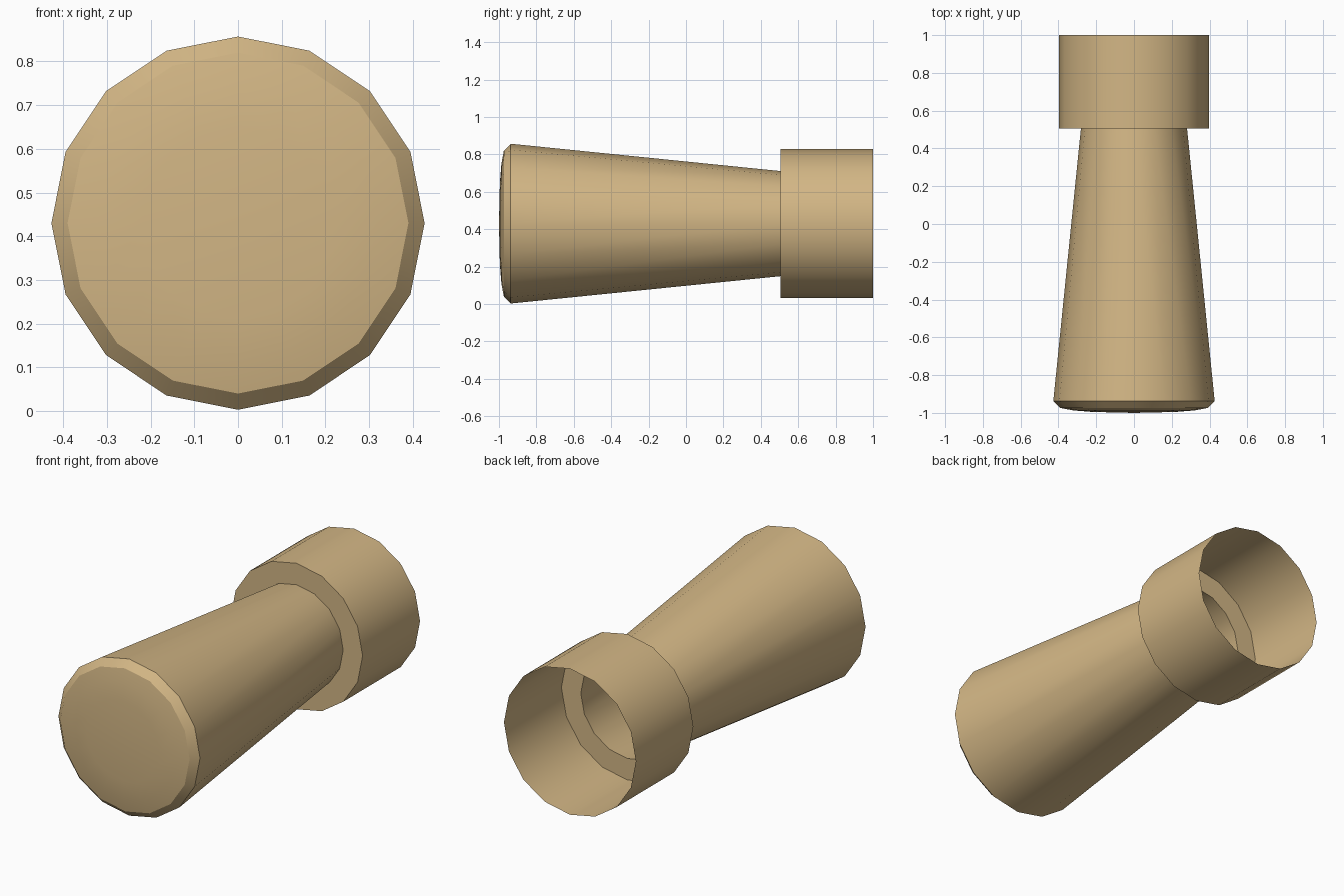
import bpy, bmesh, math

if "Cube" in bpy.data.objects:
    bpy.data.objects.remove(bpy.data.objects["Cube"])

SIDES = 16
AXIS_Z = 0.43

tan = bpy.data.materials.new("warm tan")
tan.diffuse_color = (0.65, 0.47, 0.235, 1)
tan.use_nodes = True
tan.node_tree.nodes["Principled BSDF"].inputs["Base Color"].default_value = tan.diffuse_color


def lathe(name, profile):
    """Spin (radius, y) points, listed front to back, about the long axis."""
    bm = bmesh.new()
    rings = []
    for r, y in profile:
        if r == 0:
            rings.append([bm.verts.new((0, y, AXIS_Z))] * SIDES)
            continue
        angles = [2 * math.pi * k / SIDES for k in range(SIDES)]
        rings.append([bm.verts.new((r * math.cos(a), y, AXIS_Z + r * math.sin(a)))
                      for a in angles])
    for front, back in zip(rings, rings[1:]):
        for k in range(SIDES):
            n = (k + 1) % SIDES
            loop = [front[k], back[k], back[n], front[n]]
            bm.faces.new(list(dict.fromkeys(loop)))
    mesh = bpy.data.meshes.new(name)
    bm.to_mesh(mesh)
    bm.free()
    mesh.materials.append(tan)
    ob = bpy.data.objects.new(name, mesh)
    bpy.context.collection.objects.link(ob)
    bpy.ops.object.select_all(action='DESELECT')
    ob.select_set(True)
    bpy.context.view_layer.objects.active = ob
    bpy.ops.object.shade_smooth_by_angle(angle=math.radians(30))
    return ob


# Shallow domed front cap with a bevelled rim
lathe("front_cap", [(0, -1.0), (0.22, -0.995), (0.32, -0.987),
                    (0.39, -0.974), (0.427, -0.937)])

# Tapered hollow barrel
lathe("barrel", [(0.427, -0.937), (0.281, 0.505)])

# Wider open collar with its stepped shoulder
lathe("rear_collar", [(0.281, 0.505), (0.398, 0.505), (0.398, 1.0)])
